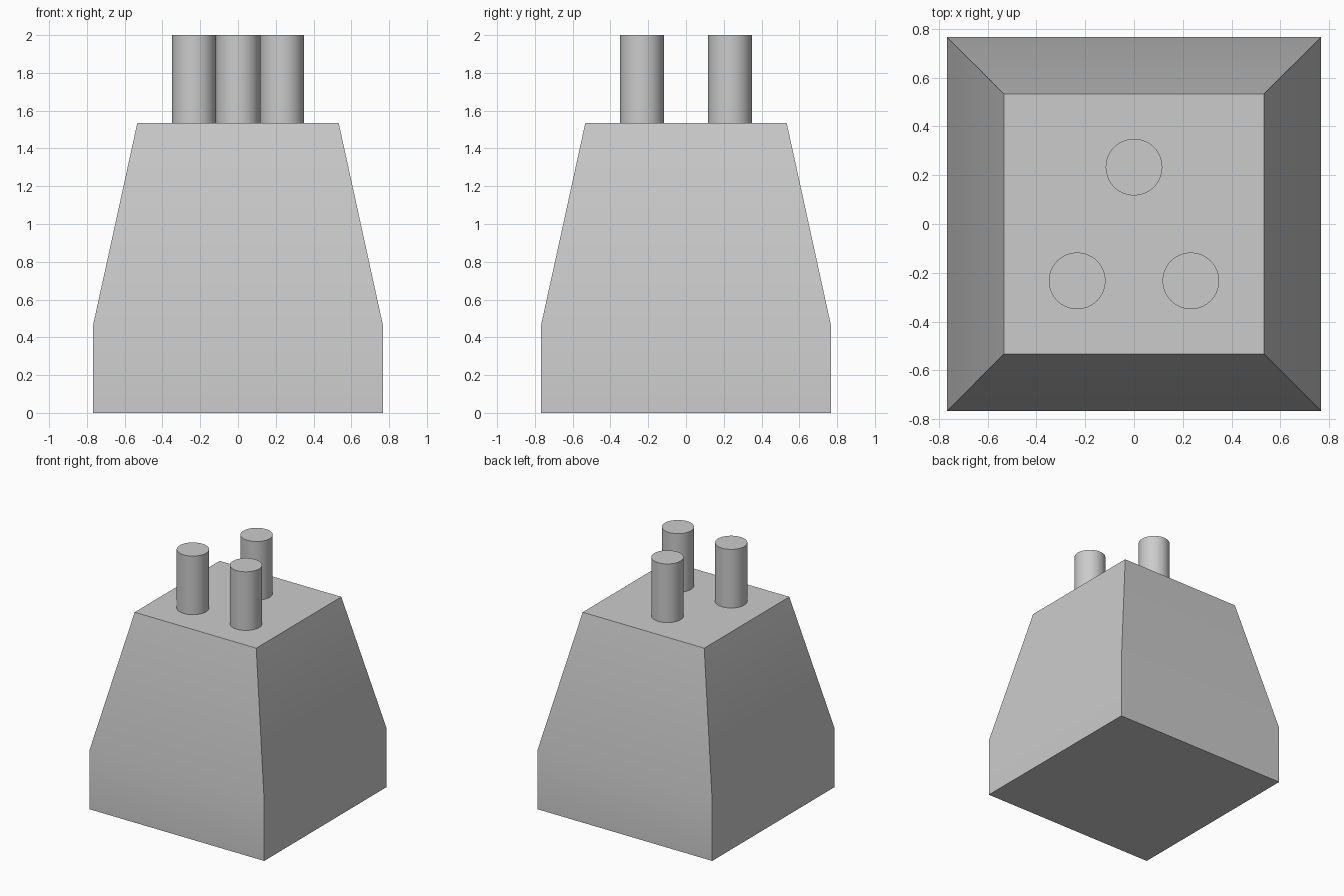
import bpy
import bmesh

cube = bpy.data.objects.get("Cube")
if cube:
    bpy.data.objects.remove(cube, do_unlink=True)

grey = bpy.data.materials.new("light_grey")
grey.use_nodes = True
colour = (0.6, 0.6, 0.6, 1)
grey.diffuse_color = colour
grey.node_tree.nodes["Principled BSDF"].inputs["Base Color"].default_value = colour


def finish(obj, name):
    obj.name = name
    obj.data.materials.append(grey)
    bpy.ops.object.select_all(action="DESELECT")
    obj.select_set(True)
    bpy.context.view_layer.objects.active = obj
    bpy.ops.object.shade_smooth_by_angle()


# Body: square plinth with a tapered upper section
bm = bmesh.new()
rings = []
for half, z in ((0.767, 0), (0.767, 0.465), (0.533, 1.535)):
    rings.append([bm.verts.new((x * half, y * half, z))
                  for x, y in ((-1, -1), (1, -1), (1, 1), (-1, 1))])
for low, high in zip(rings, rings[1:]):
    for i in range(4):
        j = (i + 1) % 4
        bm.faces.new((low[i], low[j], high[j], high[i]))
bm.faces.new(rings[0][::-1])
bm.faces.new(rings[-1])
mesh = bpy.data.meshes.new("body")
bm.to_mesh(mesh)
bm.free()
body = bpy.data.objects.new("body", mesh)
bpy.context.collection.objects.link(body)
finish(body, "body")

# Three round pins standing on the top
for name, x, y in (("back_pin", 0, 0.233),
                   ("front_left_pin", 0.233, -0.233),
                   ("front_right_pin", -0.233, -0.233)):
    bpy.ops.mesh.primitive_cylinder_add(
        vertices=64, radius=0.116, depth=0.465, location=(x, y, 1.7675))
    finish(bpy.context.object, name)
